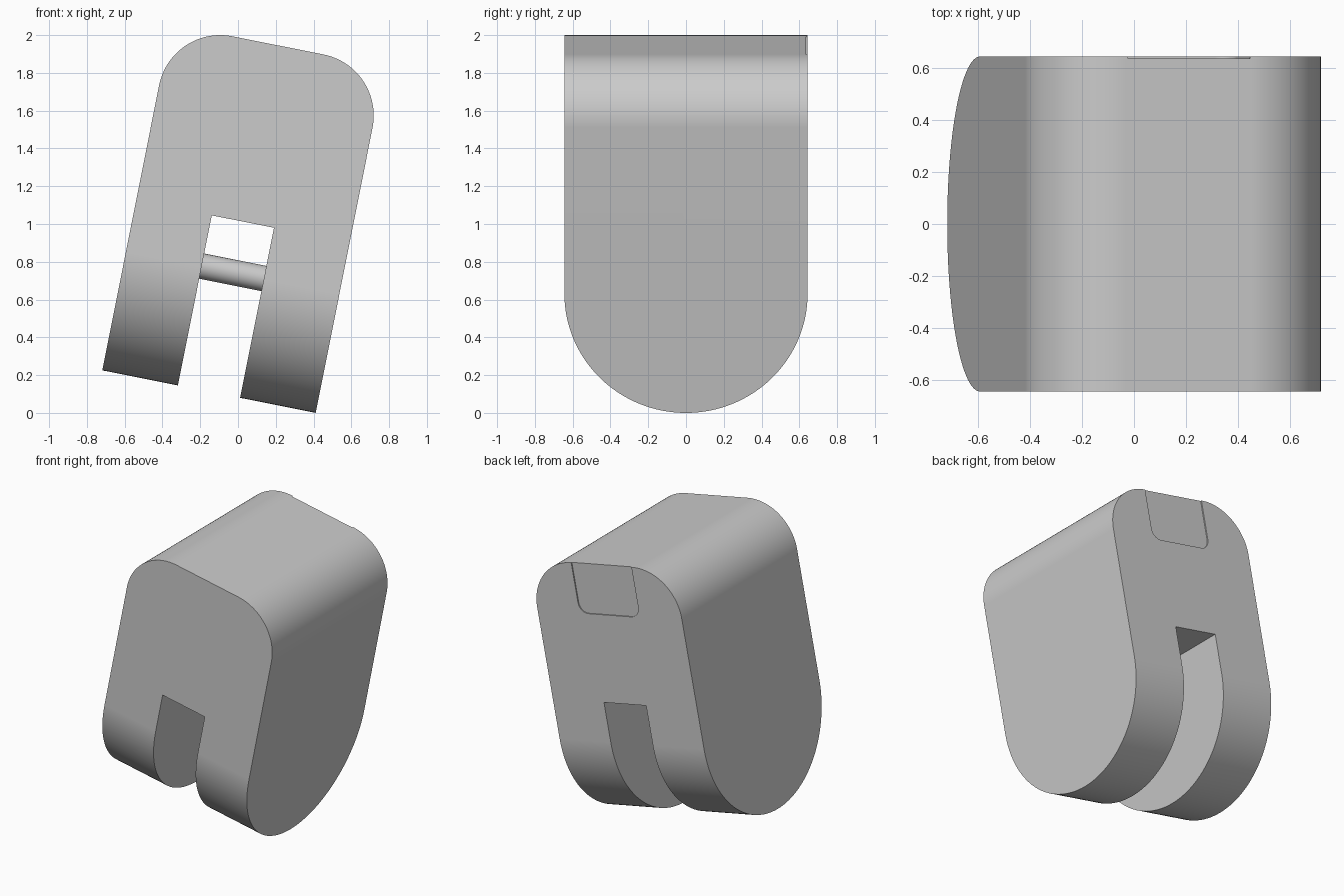
import bpy
import bmesh
from math import cos, sin, pi, radians
from mathutils import Vector

cube = bpy.data.objects.get("Cube")
if cube:
    bpy.data.objects.remove(cube, do_unlink=True)

HALF_W, HALF_D, HEIGHT, CORNER = 0.576, 0.644, 1.869, 0.33
SLOT_HALF, SLOT_TOP = 0.168, 0.918
RECESS_HALF, RECESS_FLOOR, RECESS_R = 0.24, 1.525, 0.07
TILT = radians(11.27)

grey = bpy.data.materials.new("plain grey")
grey.use_nodes = True
grey.diffuse_color = (0.6, 0.6, 0.6, 1)
grey.node_tree.nodes["Principled BSDF"].inputs["Base Color"].default_value = (0.6, 0.6, 0.6, 1)


def arc(cx, cz, r, start, end, steps):
    """Points of an arc, angles in half turns."""
    angles = [pi * (start + (end - start) * i / steps) for i in range(steps + 1)]
    return [(cx + r * cos(a), cz + r * sin(a)) for a in angles]


def prism(name, outline, axis, start, end):
    """Extrude a closed outline along x or y."""
    bm = bmesh.new()
    place = (lambda u, v: (start, u, v)) if axis == "x" else (lambda u, v: (u, start, v))
    face = bm.faces.new([bm.verts.new(place(u, v)) for u, v in outline])
    shift = Vector((end - start, 0, 0)) if axis == "x" else Vector((0, end - start, 0))
    new = bmesh.ops.extrude_face_region(bm, geom=[face])["geom"]
    bmesh.ops.translate(bm, vec=shift, verts=[g for g in new if isinstance(g, bmesh.types.BMVert)])
    bmesh.ops.recalc_face_normals(bm, faces=bm.faces)
    mesh = bpy.data.meshes.new(name)
    bm.to_mesh(mesh)
    bm.free()
    mesh.materials.append(grey)
    obj = bpy.data.objects.new(name, mesh)
    bpy.context.collection.objects.link(obj)
    return obj


def activate(obj):
    bpy.ops.object.select_all(action="DESELECT")
    obj.select_set(True)
    bpy.context.view_layer.objects.active = obj


def combine(body, tool, operation):
    """Apply a boolean and drop the tool."""
    mod = body.modifiers.new(operation, "BOOLEAN")
    mod.object, mod.operation, mod.solver = tool, operation, "EXACT"
    activate(body)
    bpy.ops.object.modifier_apply(modifier=mod.name)
    bpy.data.objects.remove(tool, do_unlink=True)


# Body: side profile with a half-round foot, trimmed by the rounded front outline
side = arc(0, HALF_D, HALF_D, 1, 2, 64) + [(HALF_D, 2.2), (-HALF_D, 2.2)]
body = prism("body", side, "x", -1, 1)
cx, cz = HALF_W - CORNER, HEIGHT - CORNER
front = [(-HALF_W, -0.2), (HALF_W, -0.2)]
front += arc(cx, cz, CORNER, 0, 0.5, 24) + arc(-cx, cz, CORNER, 0.5, 1, 24)
combine(body, prism("front_trim", front, "y", -1, 1), "INTERSECT")

# Slot between the two legs
slot = [(-SLOT_HALF, -0.3), (SLOT_HALF, -0.3), (SLOT_HALF, SLOT_TOP), (-SLOT_HALF, SLOT_TOP)]
combine(body, prism("slot_cutter", slot, "y", -1, 1), "DIFFERENCE")

# Shallow recess at the top of the back
rx, rz = RECESS_HALF - RECESS_R, RECESS_FLOOR + RECESS_R
recess = arc(-rx, rz, RECESS_R, 1, 1.5, 8) + arc(rx, rz, RECESS_R, 1.5, 2, 8)
recess += [(RECESS_HALF, 2.2), (-RECESS_HALF, 2.2)]
combine(body, prism("recess_cutter", recess, "y", HALF_D - 0.008, 1), "DIFFERENCE")

# Cross pin spanning the slot
pin_outline = arc(0, HALF_D, 0.068, 0, 2, 32)[:-1]
pin = prism("cross_pin", pin_outline, "x", -SLOT_HALF - 0.02, SLOT_HALF + 0.02)

# Shading and the overall lean
for obj in (body, pin):
    activate(obj)
    bpy.ops.object.shade_smooth_by_angle(angle=radians(30))
    weighted = obj.modifiers.new("weighted_normals", "WEIGHTED_NORMAL")
    weighted.keep_sharp = True
    obj.rotation_euler.y = TILT
    obj.location = (-0.1535, 0, HALF_W * sin(TILT))
